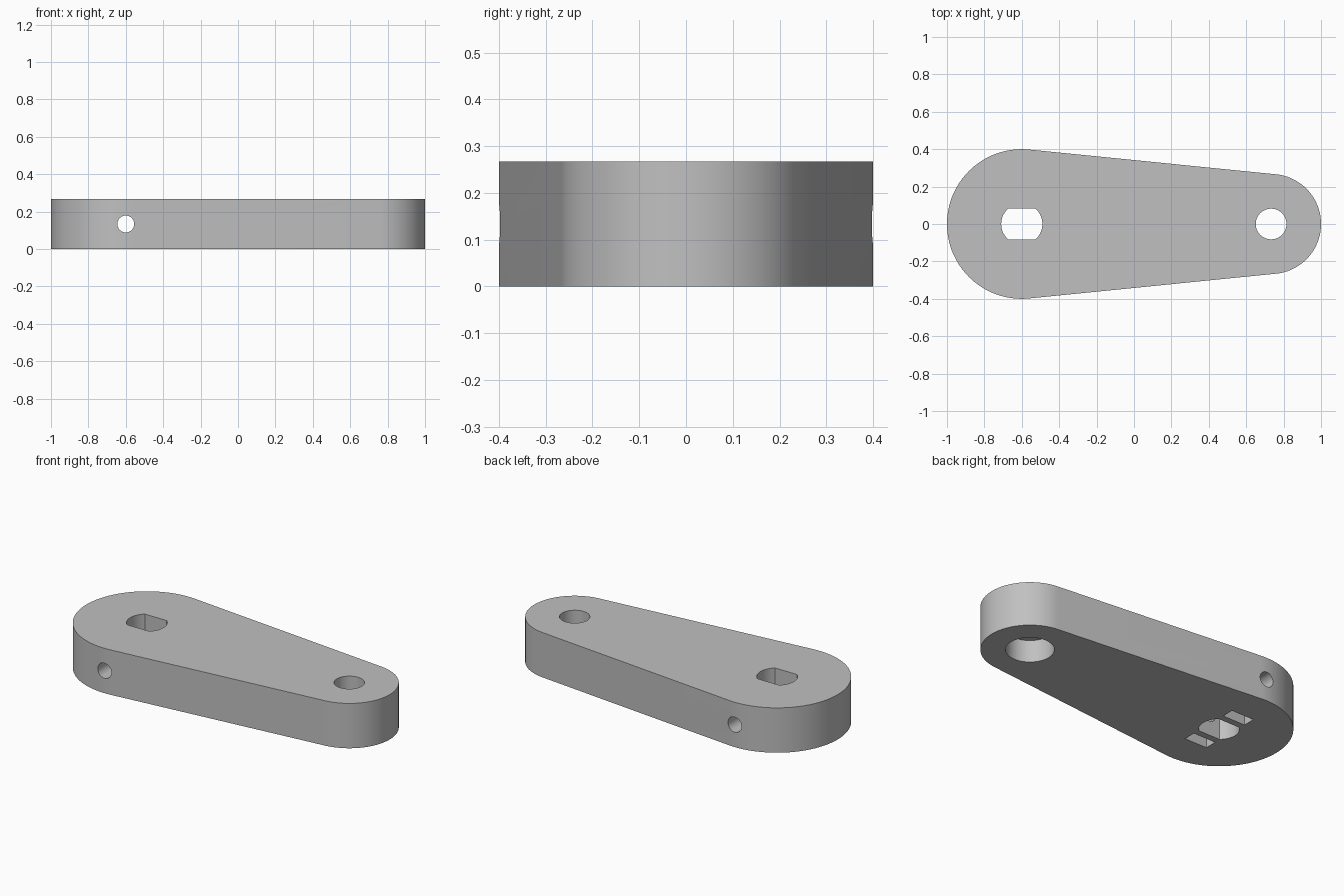
import bpy
import bmesh
from math import acos, asin, cos, pi, sin
from mathutils import Matrix

default = bpy.data.objects.get("Cube")
if default:
    bpy.data.objects.remove(default, do_unlink=True)

HEIGHT = 0.267
MID = HEIGHT / 2
BIG_X, BIG_R = -0.6, 0.4
SMALL_X, SMALL_R = 0.733, 0.267


def arc(cx, radius, start, end, steps):
    """Points along an arc centred on the x axis."""
    angles = [start + (end - start) * i / steps for i in range(steps + 1)]
    return [(cx + radius * cos(a), radius * sin(a)) for a in angles]


def prism(name, outline, z0, z1, matrix=Matrix()):
    """Closed solid extruded from a flat outline."""
    bm = bmesh.new()
    face = bm.faces.new([bm.verts.new((x, y, z0)) for x, y in outline])
    top = bmesh.ops.extrude_face_region(bm, geom=[face])["geom"]
    verts = [v for v in top if isinstance(v, bmesh.types.BMVert)]
    bmesh.ops.translate(bm, verts=verts, vec=(0, 0, z1 - z0))
    bmesh.ops.recalc_face_normals(bm, faces=bm.faces)
    bm.transform(matrix)
    mesh = bpy.data.meshes.new(name)
    bm.to_mesh(mesh)
    bm.free()
    obj = bpy.data.objects.new(name, mesh)
    bpy.context.collection.objects.link(obj)
    return obj


def circle(cx, radius, steps=64):
    return arc(cx, radius, 0, 2 * pi, steps)[:-1]


def cut(target, cutter):
    cutter.hide_render = True
    mod = target.modifiers.new(cutter.name, "BOOLEAN")
    mod.operation = "DIFFERENCE"
    mod.solver = "EXACT"
    mod.object = cutter
    bpy.ops.object.modifier_apply(modifier=mod.name)
    bpy.data.objects.remove(cutter, do_unlink=True)


# Tapered arm: two round ends joined by tangent sides
t = acos((BIG_R - SMALL_R) / (SMALL_X - BIG_X))
outline = arc(BIG_X, BIG_R, t, 2 * pi - t, 64) + arc(SMALL_X, SMALL_R, -t, t, 64)
arm = prism("crank_arm", outline, 0, HEIGHT)
bpy.ops.object.select_all(action="DESELECT")
bpy.context.view_layer.objects.active = arm
arm.select_set(True)

# Pin hole with a wide counterbore from below
cut(arm, prism("pin_hole", circle(SMALL_X, 0.082), -0.1, HEIGHT + 0.1))
cut(arm, prism("counterbore", circle(SMALL_X, 0.132), -0.1, MID))

# Shaft hole with two flats
f = asin(0.083 / 0.11)
shaft = arc(BIG_X, 0.11, -f, f, 16) + arc(BIG_X, 0.11, pi - f, pi + f, 16)
cut(arm, prism("shaft_hole", shaft, -0.1, HEIGHT + 0.1))

# Cross hole for the clamping screws
turn = Matrix.Translation((BIG_X, 0, MID)) @ Matrix.Rotation(pi / 2, 4, "X")
cut(arm, prism("screw_hole", circle(0, 0.045, 48), -0.6, 0.6, turn))

# Nut pockets open to the underside
for side in (-1, 1):
    pocket = [(BIG_X + sx * 0.075, side * 0.16 + sy * 0.037)
              for sx, sy in ((-1, -1), (1, -1), (1, 1), (-1, 1))]
    cut(arm, prism("nut_pocket", pocket, -0.1, 0.208))

# Single grey material
grey = bpy.data.materials.new("light_grey")
grey.use_nodes = True
colour = (0.53, 0.53, 0.53, 1)
grey.diffuse_color = colour
bsdf = next(n for n in grey.node_tree.nodes if n.type == "BSDF_PRINCIPLED")
bsdf.inputs["Base Color"].default_value = colour
arm.data.materials.clear()
arm.data.materials.append(grey)

bpy.ops.object.shade_smooth_by_angle(angle=pi / 6)
